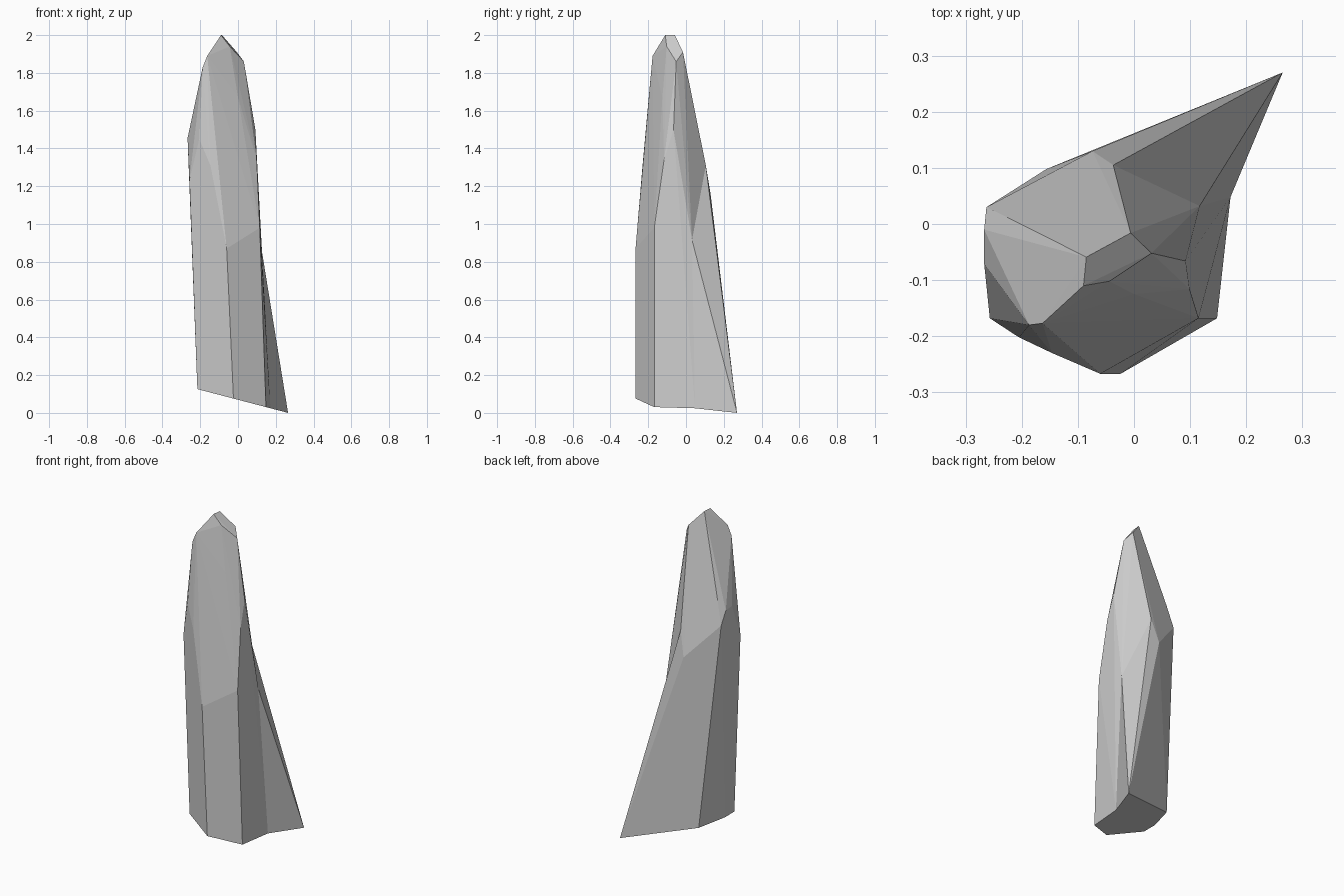
import bpy, bmesh, math

if "Cube" in bpy.data.objects:
    bpy.data.objects.remove(bpy.data.objects["Cube"])

# Slanted base outline (x, y); its height follows a tilted cut plane
base = [(0.148, -0.168), (-0.024, -0.267), (-0.215, -0.168), (-0.215, -0.075)]
# Corners of the shard body, from the shoulders up to the peak
body = [
    (0.115, -0.168, 0.98), (-0.06, -0.267, 0.87), (-0.146, -0.23, 1.31),
    (-0.205, -0.202, 1.45), (-0.257, -0.168, 1.23), (-0.267, -0.071, 1.455),
    (-0.267, -0.01, 1.45), (-0.226, 0.012, 1.51), (-0.263, 0.03, 1.37),
    (0.092, -0.066, 1.50), (0.099, -0.116, 1.34), (0.0, -0.125, 1.67),
    (0.031, -0.052, 1.86), (-0.006, -0.016, 1.91), (-0.044, -0.102, 1.94),
    (-0.085, -0.059, 2.0), (-0.09, -0.11, 2.0), (-0.163, -0.177, 1.89),
    (-0.187, -0.18, 1.83), (-0.155, -0.185, 1.80),
]


def cut(x, y):
    return (x, y, 0.0695 - 0.262 * x)


# Corners where the flared spur leaves the body
spur_root = [cut(0.172, 0.048), cut(-0.156, 0.098),
             (0.117, 0.032, 0.915), (-0.037, 0.105, 1.31), (-0.074, 0.13, 1.16)]
spur_tip = cut(0.265, 0.27)

# Faceted body
bm = bmesh.new()
for p in [cut(*b) for b in base] + body:
    bm.verts.new(p)
root = {bm.verts.new(p) for p in spur_root}
res = bmesh.ops.convex_hull(bm, input=bm.verts[:])
inner = [v for v in bm.verts if not v.link_faces]
root -= set(inner)
bmesh.ops.delete(bm, geom=inner, context='VERTS')

# Open the body at the spur and draw the opening out to the tip
opening = [f for f in bm.faces if all(v in root for v in f.verts)]
bmesh.ops.delete(bm, geom=opening, context='FACES')
rim = [e for e in bm.edges if e.is_boundary]
tip = bm.verts.new(spur_tip)
for e in rim:
    bm.faces.new((e.verts[0], e.verts[1], tip))

# Merge flat facets
bmesh.ops.recalc_face_normals(bm, faces=bm.faces[:])
bmesh.ops.dissolve_limit(bm, angle_limit=math.radians(1.5),
                         verts=bm.verts[:], edges=bm.edges[:])
bmesh.ops.recalc_face_normals(bm, faces=bm.faces[:])

mesh = bpy.data.meshes.new("rock_shard")
bm.to_mesh(mesh)
bm.free()
bpy.context.collection.objects.link(bpy.data.objects.new("rock_shard", mesh))
